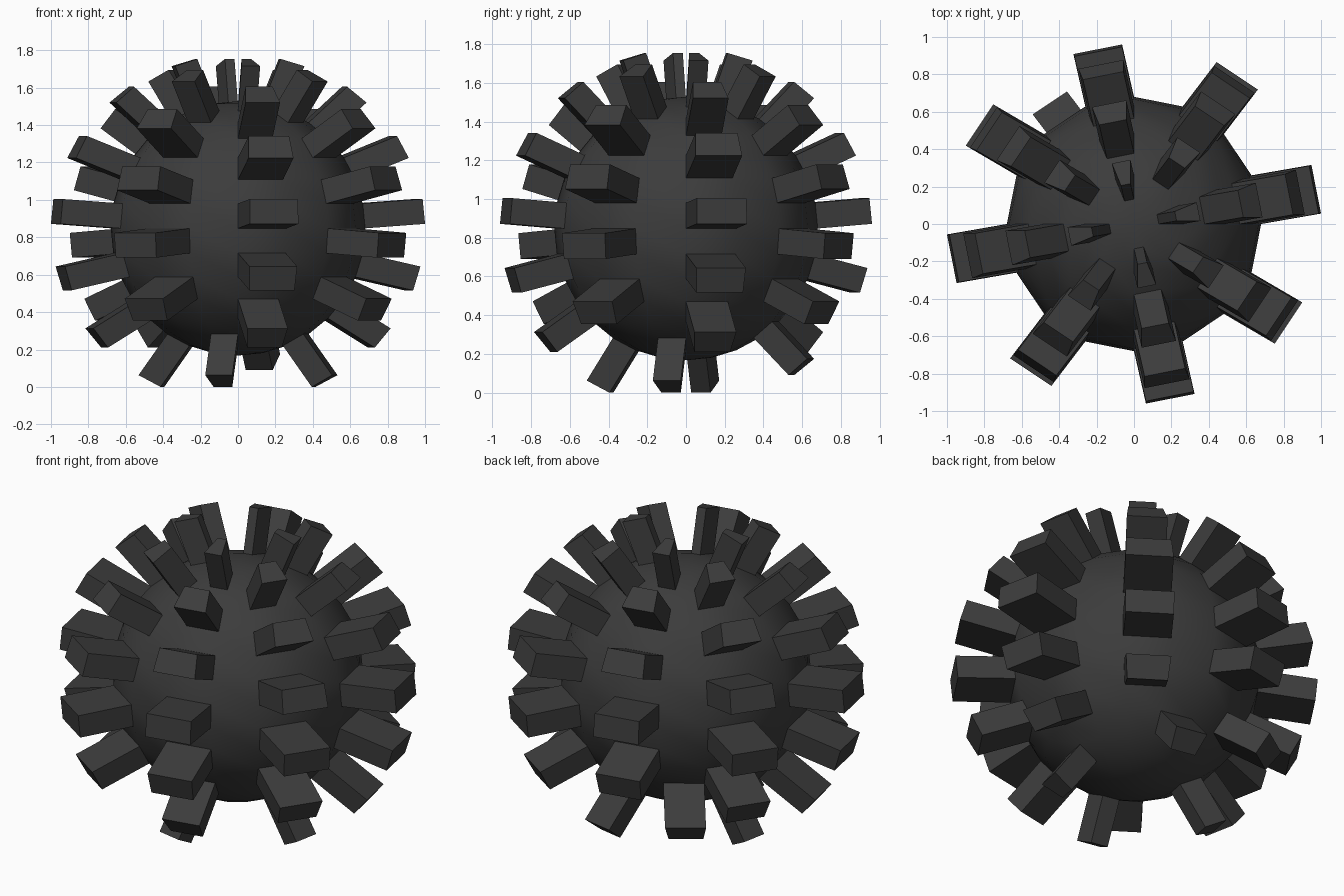
import bpy, bmesh, math
from mathutils import Vector

if "Cube" in bpy.data.objects:
    bpy.data.objects.remove(bpy.data.objects["Cube"])

R = 0.68                              # core radius
STEP_U, STEP_V = 22.5, 11.25          # 16 segments, 16 rings
LENGTH = Vector((0.328, 0.287, 0.25))  # stud length per axis

# Staggered stud cells as (column, ring), ring 0 sits just above the equator
cells = {(c, r) for c in (0, 4, 8, 12) for r in (-4, -2, 0, 2, 4, 6)}
cells |= {(c, r) for c in (2, 6, 10, 14) for r in (-3, -1, 1, 3, 5)}
# Irregular lowest studs
cells.discard((4, -4))
cells |= {(15, -6), (11, -6), (7, -6), (3, -5), (5, -4)}

# Core sphere
bm = bmesh.new()
bmesh.ops.create_uvsphere(bm, u_segments=16, v_segments=16, radius=R)
bm.normal_update()


def cell(face):
    p = face.calc_center_median()
    az = math.degrees(math.atan2(p.y, p.x)) % 360
    lat = math.degrees(math.asin(p.z / p.length))
    return math.floor(az / STEP_U), math.floor(lat / STEP_V)


# Extrude a stud from each chosen cell
for f in [f for f in bm.faces if cell(f) in cells]:
    move = f.normal * 1.0
    move = Vector((move.x * LENGTH.x, move.y * LENGTH.y, move.z * LENGTH.z))
    top = bmesh.ops.extrude_discrete_faces(bm, faces=[f])["faces"][0]
    bmesh.ops.translate(bm, verts=list(top.verts), vec=move)

# Stand it on the ground
low = min(v.co.z for v in bm.verts)
bmesh.ops.translate(bm, verts=list(bm.verts), vec=(0, 0, -low))
bm.normal_update()

mesh = bpy.data.meshes.new("studded_ball")
bm.to_mesh(mesh)
bm.free()
ball = bpy.data.objects.new("studded_ball", mesh)
bpy.context.collection.objects.link(ball)

# Dark charcoal surface
mat = bpy.data.materials.new("charcoal")
mat.diffuse_color = (0.045, 0.045, 0.045, 1)
mat.use_nodes = True
mat.node_tree.nodes["Principled BSDF"].inputs["Base Color"].default_value = mat.diffuse_color
mesh.materials.append(mat)

# Smooth core, crisp studs
bpy.context.view_layer.objects.active = ball
ball.select_set(True)
bpy.ops.object.shade_smooth_by_angle(angle=math.radians(30))
